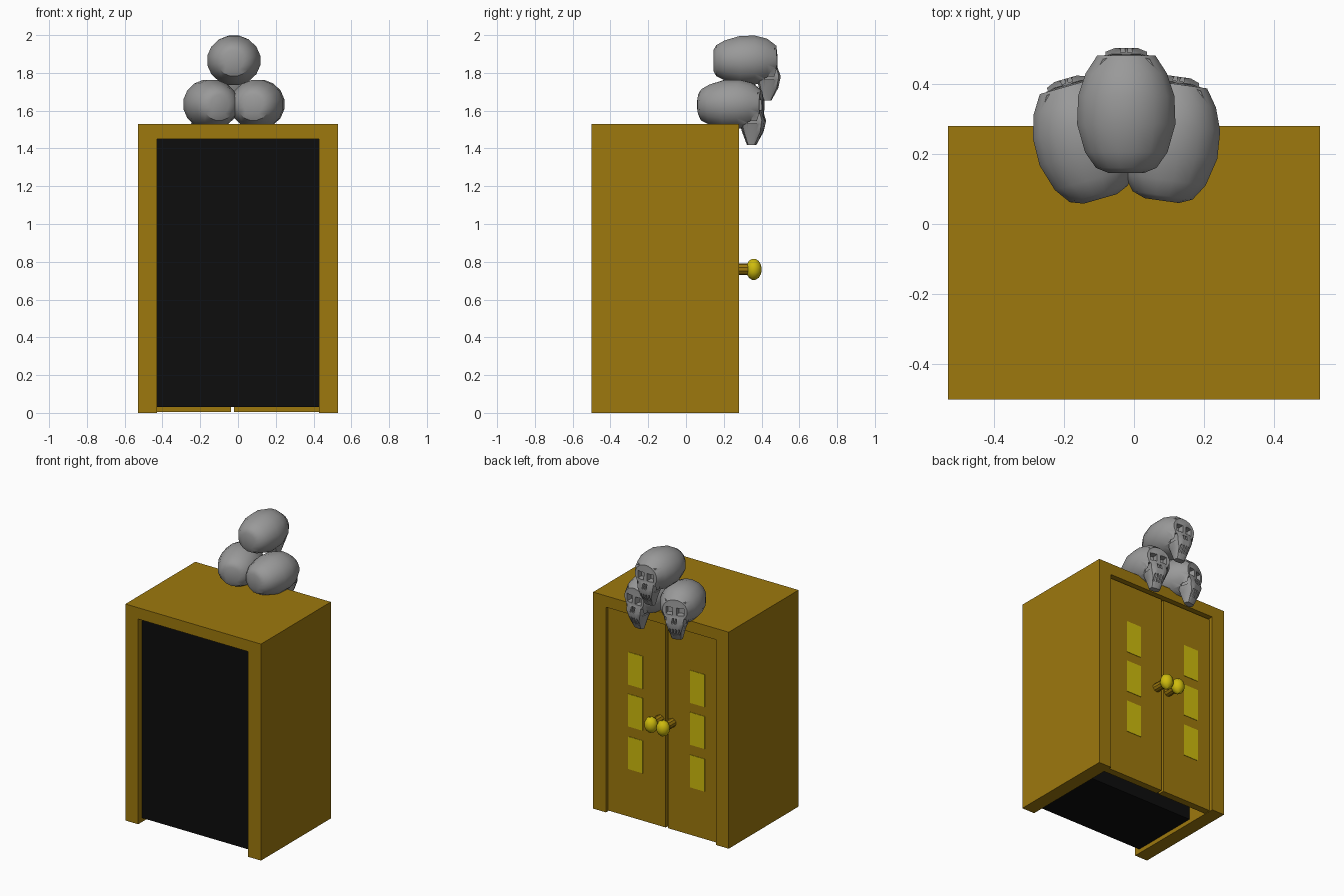
import bpy, bmesh, math
from mathutils import Matrix, Vector

if "Cube" in bpy.data.objects:
    bpy.data.objects.remove(bpy.data.objects["Cube"])


def material(name, rgb):
    m = bpy.data.materials.new(name)
    m.diffuse_color = (*rgb, 1)
    m.use_nodes = True
    m.node_tree.nodes["Principled BSDF"].inputs["Base Color"].default_value = m.diffuse_color
    return m


WOOD = material("brown_wood", (0.34, 0.19, 0.004))
BLACK = material("black", (0.004, 0.004, 0.004))
YELLOW = material("yellow", (0.62, 0.50, 0.004))
BONE = material("grey_bone", (0.32, 0.32, 0.32))


def add_object(name, bm, mat, smooth=False):
    bmesh.ops.recalc_face_normals(bm, faces=bm.faces)
    me = bpy.data.meshes.new(name)
    bm.to_mesh(me)
    bm.free()
    me.materials.append(mat)
    ob = bpy.data.objects.new(name, me)
    bpy.context.collection.objects.link(ob)
    if smooth:
        shade(ob)
    return ob


def shade(ob):
    bpy.ops.object.select_all(action='DESELECT')
    ob.select_set(True)
    bpy.context.view_layer.objects.active = ob
    bpy.ops.object.shade_smooth_by_angle(angle=math.radians(35))


def add_box(bm, lo, hi):
    lo, hi = Vector(lo), Vector(hi)
    m = Matrix.Translation((lo + hi) / 2) @ Matrix.Diagonal((*(hi - lo), 1))
    bmesh.ops.create_cube(bm, size=1, matrix=m)


def box(name, lo, hi, mat):
    bm = bmesh.new()
    add_box(bm, lo, hi)
    return add_object(name, bm, mat)


def loft(name, rings, mat):
    """Skin a list of closed rings of points and cap both ends."""
    bm = bmesh.new()
    vs = [[bm.verts.new(p) for p in r] for r in rings]
    n = len(vs[0])
    for a, b in zip(vs, vs[1:]):
        for i in range(n):
            j = (i + 1) % n
            bm.faces.new((a[i], a[j], b[j], b[i]))
    bm.faces.new(vs[0])
    bm.faces.new(vs[-1])
    return add_object(name, bm, mat)


def oval(hu, hv, n, power=1.0):
    """Superellipse outline; a power under 1 makes it boxier."""
    pts = []
    for i in range(n):
        t = 2 * math.pi * (i + 0.5) / n
        c, s = math.cos(t), math.sin(t)
        pts.append((hu * math.copysign(abs(c) ** power, c),
                    hv * math.copysign(abs(s) ** power, s)))
    return pts


# Cabinet shell: an upside-down U swept front to back
outline = [(-0.53, 0), (-0.53, 1.53), (0.53, 1.53), (0.53, 0),
           (0.43, 0), (0.43, 1.45), (-0.43, 1.45), (-0.43, 0)]
loft("cabinet_shell", [[(x, y, z) for x, z in outline] for y in (-0.5, 0.28)], WOOD)

# Dark interior block
box("dark_interior", (-0.43, -0.46, 0.03), (0.43, 0.05, 1.449), BLACK)

# Doors with window plates and knobs
MID = -0.028
for side, s, edge, window_x, knob_x in (("left", 1, 0.43, 0.216, 0.022),
                                        ("right", -1, -0.43, -0.268, -0.072)):
    inner = MID + s * 0.008
    box(f"{side}_door", (min(inner, edge), 0.205, 0.004),
        (max(inner, edge), 0.255, 1.44), WOOD)
    for i, z in enumerate((0.455, 0.756, 1.052)):
        box(f"{side}_window_{i + 1}", (window_x - 0.058, 0.252, z - 0.115),
            (window_x + 0.058, 0.258, z + 0.115), YELLOW)
    bm = bmesh.new()
    bmesh.ops.create_cone(bm, cap_ends=True, segments=10, radius1=0.03, radius2=0.03, depth=0.09,
                          matrix=Matrix.Translation((knob_x, 0.295, 0.76)) @ Matrix.Rotation(math.pi / 2, 4, 'X'))
    add_object(f"{side}_knob_stem", bm, WOOD, True)
    bm = bmesh.new()
    bmesh.ops.create_uvsphere(bm, u_segments=10, v_segments=7, radius=1,
                              matrix=Matrix.Translation((knob_x, 0.359, 0.76)) @
                              Matrix.Diagonal((0.046, 0.042, 0.057, 1)) @ Matrix.Rotation(math.pi / 2, 4, 'X'))
    add_object(f"{side}_knob", bm, YELLOW, True)

# Skull cranium: y, half width, bottom, top
cranium_rows = [(-0.17, 0.05, -0.055, 0.055), (-0.155, 0.088, -0.085, 0.082),
                (-0.11, 0.12, -0.108, 0.108), (-0.03, 0.143, -0.132, 0.132),
                (0.05, 0.14, -0.13, 0.134), (0.115, 0.118, -0.115, 0.117),
                (0.165, 0.085, -0.075, 0.078)]
skull = loft("top_skull", [[(u, y, (a + b) / 2 + v) for u, v in oval(w, (b - a) / 2, 16)]
                           for y, w, a, b in cranium_rows], BONE)

# Skull face: z, half width, back, front
face_rows = [(0.065, 0.082, 0.04, 0.166), (0.03, 0.088, 0.04, 0.17), (-0.04, 0.092, 0.04, 0.172),
             (-0.085, 0.075, 0.055, 0.188), (-0.145, 0.052, 0.07, 0.175), (-0.213, 0.036, 0.095, 0.137)]
face = loft("face", [[(u, (a + b) / 2 + v, z) for u, v in oval(w, (b - a) / 2, 12, 0.6)]
                     for z, w, a, b in face_rows], BONE)

# Cutters for the eye sockets, nose slits, cheek hollows and mouth
cuts = bmesh.new()
for s in (-1, 1):
    for cx, w, z0, z1, depth in ((0.037, 0.024, -0.028, 0.024, 0.125),
                                 (0.010, 0.006, -0.085, -0.05, 0.145),
                                 (0.066, 0.007, -0.10, -0.05, 0.10)):
        add_box(cuts, (s * cx - w, depth, z0), (s * cx + w, 0.25, z1))
for x in (-0.03, -0.01, 0.01, 0.03):
    add_box(cuts, (x - 0.004, 0.14, -0.175), (x + 0.004, 0.25, -0.125))
cutter = add_object("skull_cutter", cuts, BONE)

for tool, op in ((face, 'UNION'), (cutter, 'DIFFERENCE')):
    mod = skull.modifiers.new(op.lower(), 'BOOLEAN')
    mod.object, mod.operation, mod.solver = tool, op, 'EXACT'
bpy.context.view_layer.update()
baked = bpy.data.meshes.new_from_object(skull.evaluated_get(bpy.context.evaluated_depsgraph_get()))
skull.modifiers.clear()
skull.data = baked
for tool in (face, cutter):
    bpy.data.objects.remove(tool)
shade(skull)

# Pile of three skulls
skull.location = (-0.022, 0.315, 1.866)
for name, loc, yaw in (("lower_left_skull", (0.103, 0.235, 1.632), -8),
                       ("lower_right_skull", (-0.143, 0.235, 1.632), 16)):
    ob = bpy.data.objects.new(name, skull.data)
    ob.location = loc
    ob.rotation_euler.z = math.radians(yaw)
    bpy.context.collection.objects.link(ob)
